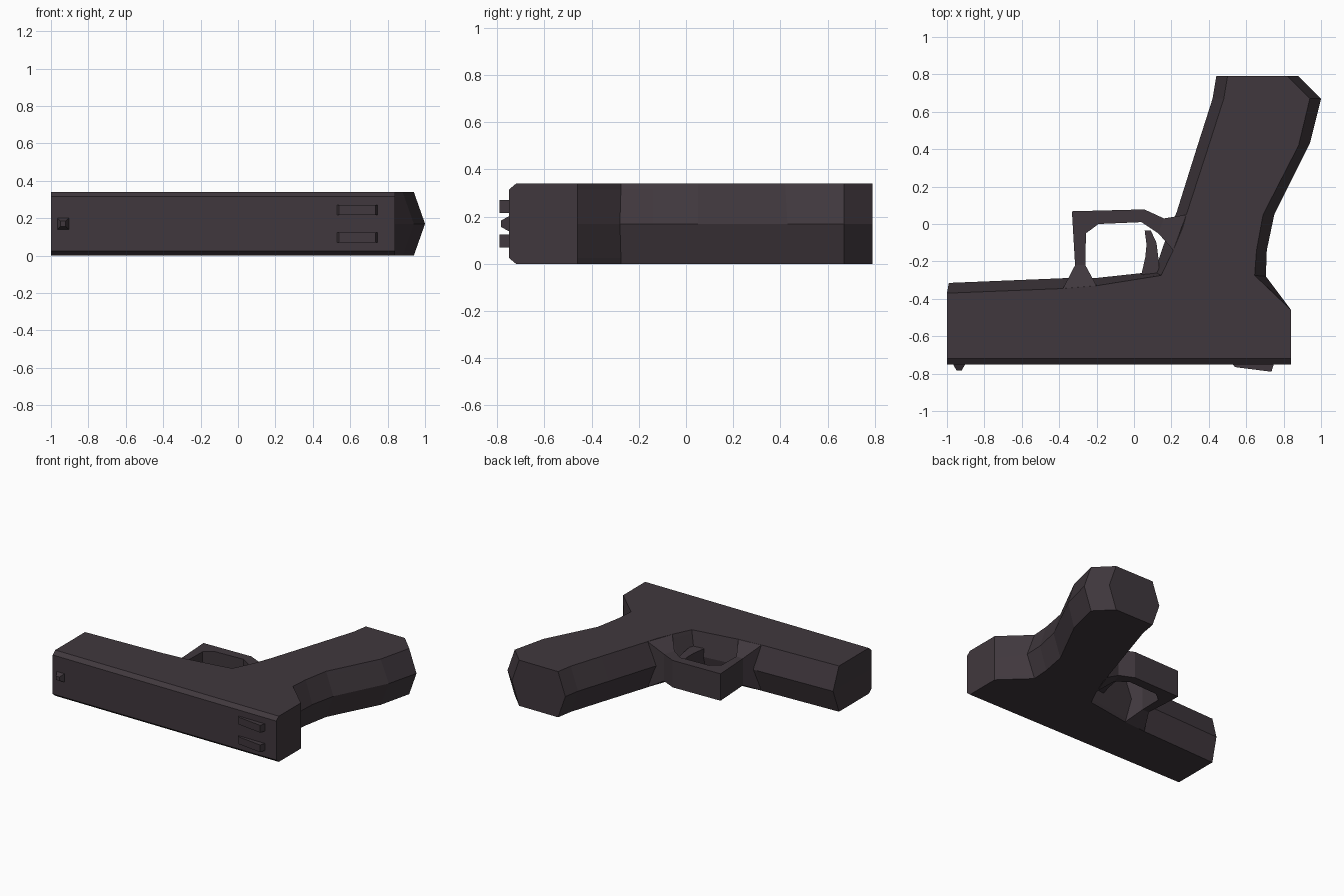
import bpy, bmesh

MID, HALF = 0.17, 0.17   # model lies on its side, symmetric about z = MID

metal = bpy.data.materials.new("dark gunmetal")
metal.diffuse_color = (0.051, 0.039, 0.047, 1)


def loft(name, rings):
    """Skin a list of equal-length vertex rings and cap both ends."""
    bm = bmesh.new()
    vs = [[bm.verts.new(p) for p in ring] for ring in rings]
    n = len(rings[0])
    for a, b in zip(vs, vs[1:]):
        for i in range(n):
            j = (i + 1) % n
            bm.faces.new((a[i], a[j], b[j], b[i]))
    bm.faces.new(vs[0][::-1])
    bm.faces.new(vs[-1])
    # merge coplanar strips, then split any warped quads
    bmesh.ops.recalc_face_normals(bm, faces=bm.faces)
    me = bpy.data.meshes.new(name)
    bm.to_mesh(me)
    bm.free()
    me.materials.append(metal)
    ob = bpy.data.objects.new(name, me)
    bpy.context.collection.objects.link(ob)
    return ob


# Body and grip: outline on the flat sides, and outline on the middle ridge
side = [(-1, -0.72), (-1, -0.37), (-0.38, -0.345), (-0.2, -0.33), (0.145, -0.275),
        (0.21, -0.14), (0.26, -0.02), (0.28, 0.05), (0.40, 0.42), (0.48, 0.67),
        (0.50, 0.79), (0.82, 0.79), (0.94, 0.67), (0.88, 0.42), (0.69, 0.05),
        (0.655, -0.14), (0.645, -0.275), (0.84, -0.46), (0.84, -0.72)]
ridge = [(-1, -0.75), (-0.99, -0.315), (-0.38, -0.29), (-0.215, -0.29), (0.11, -0.255),
         (0.152, -0.13), (0.2, 0.0), (0.227, 0.06), (0.34, 0.42), (0.42, 0.67),
         (0.44, 0.79), (0.88, 0.79), (1.0, 0.67), (0.94, 0.43), (0.75, 0.05),
         (0.71, -0.14), (0.705, -0.28), (0.84, -0.46), (0.84, -0.75)]


def layer(z):
    t = 1 - abs(z - MID) / HALF
    pts = [(a[0] + (b[0] - a[0]) * t, a[1] + (b[1] - a[1]) * t, z)
           for a, b in zip(side, ridge)]
    if t > 0.01:                       # small chamfer along the slide top
        for i in (0, -1):
            pts[i] = (pts[i][0], -0.75, z)
    return pts


loft("body_and_grip", [layer(z) for z in (0, 0.025, MID, 0.315, 0.34)])


def strip(name, sections):
    """Bar through (outer x, y, inner x, y, half width) sections."""
    return loft(name, [[(ox, oy, MID - w), (ox, oy, MID + w),
                        (ix, iy, MID + w), (ix, iy, MID - w)]
                       for ox, oy, ix, iy, w in sections])


# Trigger guard, flaring into the body at both ends
strip("trigger_guard", [
    (-0.38, -0.345, -0.2, -0.33, 0.169),
    (-0.315, -0.22, -0.26, -0.22, 0.1),
    (-0.325, -0.05, -0.257, -0.05, 0.1),
    (-0.332, 0.068, -0.19, 0.0, 0.1),
    (0.055, 0.078, 0.04, 0.01, 0.1),
    (0.16, 0.03, 0.13, -0.05, 0.1),
    (0.28, 0.05, 0.21, -0.14, 0.169)])

# Curved trigger
strip("trigger", [
    (0.035, -0.29, 0.14, -0.29, 0.06),
    (0.06, -0.18, 0.13, -0.18, 0.055),
    (0.067, -0.11, 0.12, -0.10, 0.05),
    (0.057, -0.035, 0.09, -0.035, 0.045)])

# Front sight: small tapered stud
loft("front_sight", [
    [(-0.935 + sx * r, y, MID + sz * r) for sx, sz in ((-1, -1), (1, -1), (1, 1), (-1, 1))]
    for y, r in ((-0.74, 0.031), (-0.752, 0.031), (-0.783, 0.014))])

# Rear sights: two wedge bars
for label, zc in (("lower", MID - 0.073), ("upper", MID + 0.073)):
    loft("rear_sight_" + label, [
        [(0.52, -0.74, z), (0.54, -0.765, z), (0.735, -0.79, z), (0.75, -0.74, z)]
        for z in (zc - 0.027, zc + 0.027)])
